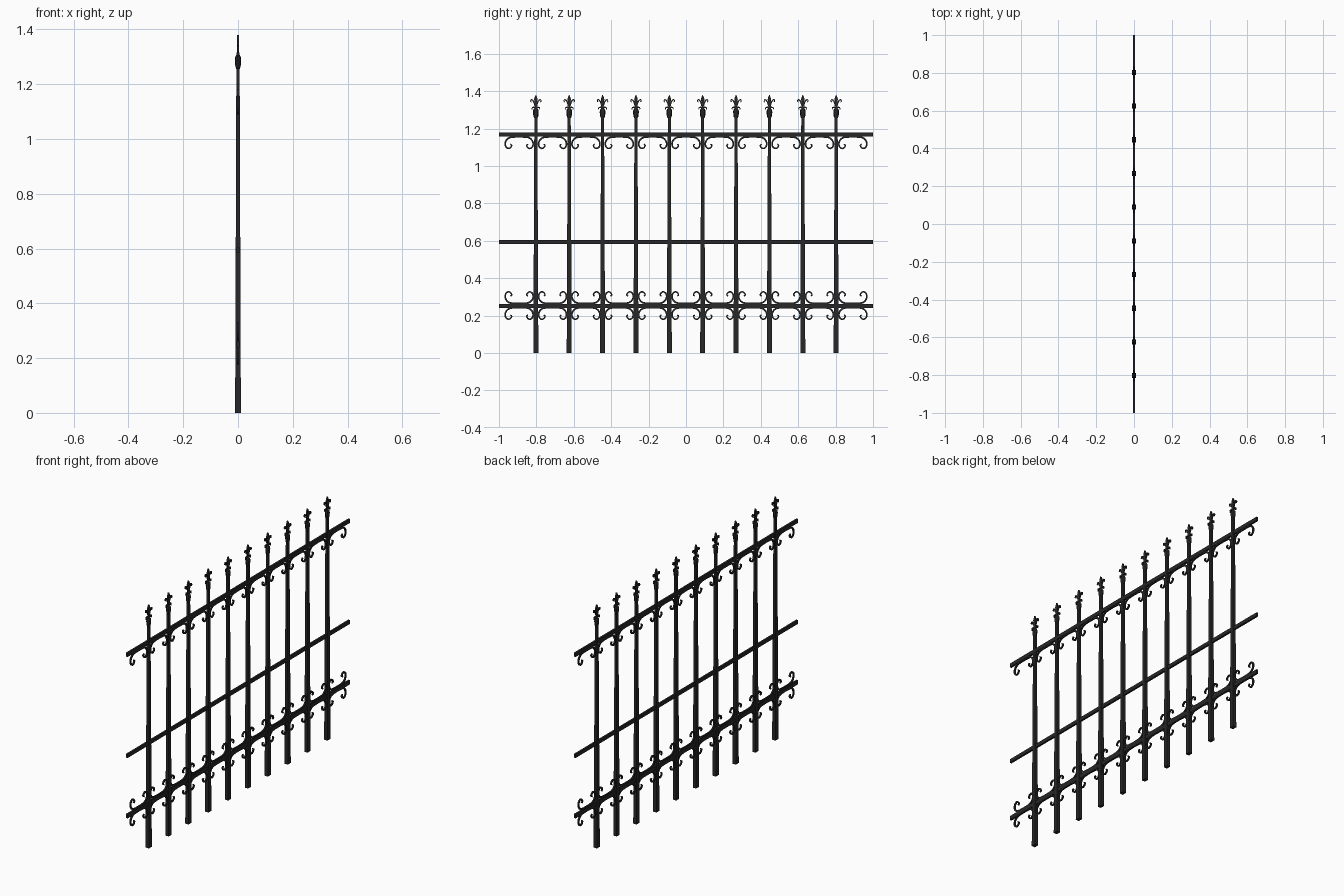
import bpy, bmesh, math
from mathutils import Vector

if "Cube" in bpy.data.objects:
    bpy.data.objects.remove(bpy.data.objects["Cube"])

iron = bpy.data.materials.new("black iron")
iron.diffuse_color = (0.02, 0.02, 0.021, 1)
iron.use_nodes = True
iron.node_tree.nodes["Principled BSDF"].inputs["Base Color"].default_value = iron.diffuse_color

N, PITCH = 10, 0.1784
PICKETS = [(i - (N - 1) / 2) * PITCH for i in range(N)]
GAPS = [(i - N / 2) * PITCH for i in range(N + 1)]


def add_object(name, mesh, loc=(0, 0, 0)):
    ob = bpy.data.objects.new(name, mesh)
    ob.location = loc
    bpy.context.collection.objects.link(ob)
    return ob


def finish(bm, name):
    bmesh.ops.recalc_face_normals(bm, faces=bm.faces)
    mesh = bpy.data.meshes.new(name)
    bm.to_mesh(mesh)
    bm.free()
    mesh.materials.append(iron)
    return mesh


def loft(bm, rings):
    """Skin a list of closed rings and cap both ends."""
    rs = [[bm.verts.new(p) for p in r] for r in rings]
    n = len(rs[0])
    for a, b in zip(rs, rs[1:]):
        for i in range(n):
            j = (i + 1) % n
            bm.faces.new((a[i], a[j], b[j], b[i]))
    bm.faces.new(rs[0])
    bm.faces.new(rs[-1])


def rect(hx, hy, z):
    return [(-hx, -hy, z), (hx, -hy, z), (hx, hy, z), (-hx, hy, z)]


def smooth_path(pts, steps=3):
    """Catmull-Rom through (y, z) points."""
    p = [Vector(q) for q in pts]
    p = [2 * p[0] - p[1]] + p + [2 * p[-1] - p[-2]]
    out = []
    for a, b, c, d in zip(p, p[1:], p[2:], p[3:]):
        for s in range(steps):
            t = s / steps
            out.append(0.5 * (2 * b + (c - a) * t + (2 * a - 5 * b + 4 * c - d) * t * t
                              + (3 * b - a - 3 * c + d) * t ** 3))
    return out + [p[-2]]


def band(bm, path, w0, w1, hx):
    """Flat bar swept along a (y, z) path, half width w0 to w1."""
    rings = []
    for i, p in enumerate(path):
        d = (path[min(i + 1, len(path) - 1)] - path[max(i - 1, 0)]).normalized()
        w = w0 + (w1 - w0) * i / (len(path) - 1)
        a, b = p + Vector((-d.y, d.x)) * w, p - Vector((-d.y, d.x)) * w
        rings.append([(-hx, *a), (hx, *a), (hx, *b), (-hx, *b)])
    loft(bm, rings)


# Tapered picket
bm = bmesh.new()
loft(bm, [rect(0.0105, 0.0135, 0), rect(0.006, 0.008, 1.265)])
picket = finish(bm, "picket")

# Finial: collar, bulb, flat blade and two curled petals
bm = bmesh.new()
profile = [(0.006, 1.255), (0.009, 1.262), (0.010, 1.268), (0.011, 1.28), (0.0115, 1.29),
           (0.010, 1.30), (0.006, 1.308), (0.004, 1.315)]
loft(bm, [[(r * math.cos(k * math.pi / 4), 1.35 * r * math.sin(k * math.pi / 4), z)
           for k in range(8)] for r, z in profile])
loft(bm, [rect(0.004, w, z) for w, z in
          [(0.004, 1.305), (0.005, 1.33), (0.0095, 1.357), (0.006, 1.368), (0.001, 1.38)]])
loft(bm, [rect(0.005, 0.021, z) for z in (1.309, 1.316)])
for s in (-1, 1):
    band(bm, smooth_path([(s * y, z) for y, z in
         [(0.003, 1.318), (0.009, 1.338), (0.017, 1.351), (0.025, 1.354),
          (0.028, 1.346), (0.023, 1.341)]]), 0.004, 0.002, 0.0035)
    # small drooping leaf beside the bulb
    band(bm, smooth_path([(s * y, z) for y, z in
         [(0.004, 1.313), (0.014, 1.314), (0.021, 1.308), (0.020, 1.301)]]),
         0.003, 0.002, 0.0035)
finial = finish(bm, "finial")

for i, y in enumerate(PICKETS):
    add_object(f"picket_{i + 1}", picket, (0, y, 0))
    add_object(f"finial_{i + 1}", finial, (0, y, 0))

# Horizontal rails
for name, z, h in (("top_rail", 1.169, 0.011), ("middle_rail", 0.594, 0.0105),
                   ("bottom_rail", 0.251, 0.0115)):
    bm = bmesh.new()
    loft(bm, [rect(0.0055, 1.0, z - h), rect(0.0055, 1.0, z + h)])
    add_object(name, finish(bm, name))

# Scroll with a hook at each end
half = [(0.03, -0.001), (0.052, -0.005), (0.068, -0.018), (0.075, -0.037), (0.070, -0.055),
        (0.057, -0.063), (0.045, -0.057), (0.040, -0.046), (0.047, -0.040)]


def scroll_mesh(name, sign):
    bm = bmesh.new()
    for s in (-1, 1):
        path = smooth_path([(0, 0)] + [(s * y, sign * z) for y, z in half])
        band(bm, path, 0.005, 0.0035, 0.004)
    return finish(bm, name)


hanging, rising = scroll_mesh("hanging_scroll", 1), scroll_mesh("rising_scroll", -1)
for i, y in enumerate(GAPS):
    add_object(f"top_scroll_{i + 1}", hanging, (0, y, 1.156))
    add_object(f"lower_scroll_{i + 1}", hanging, (0, y, 0.243))
    add_object(f"upper_scroll_{i + 1}", rising, (0, y, 0.264))
